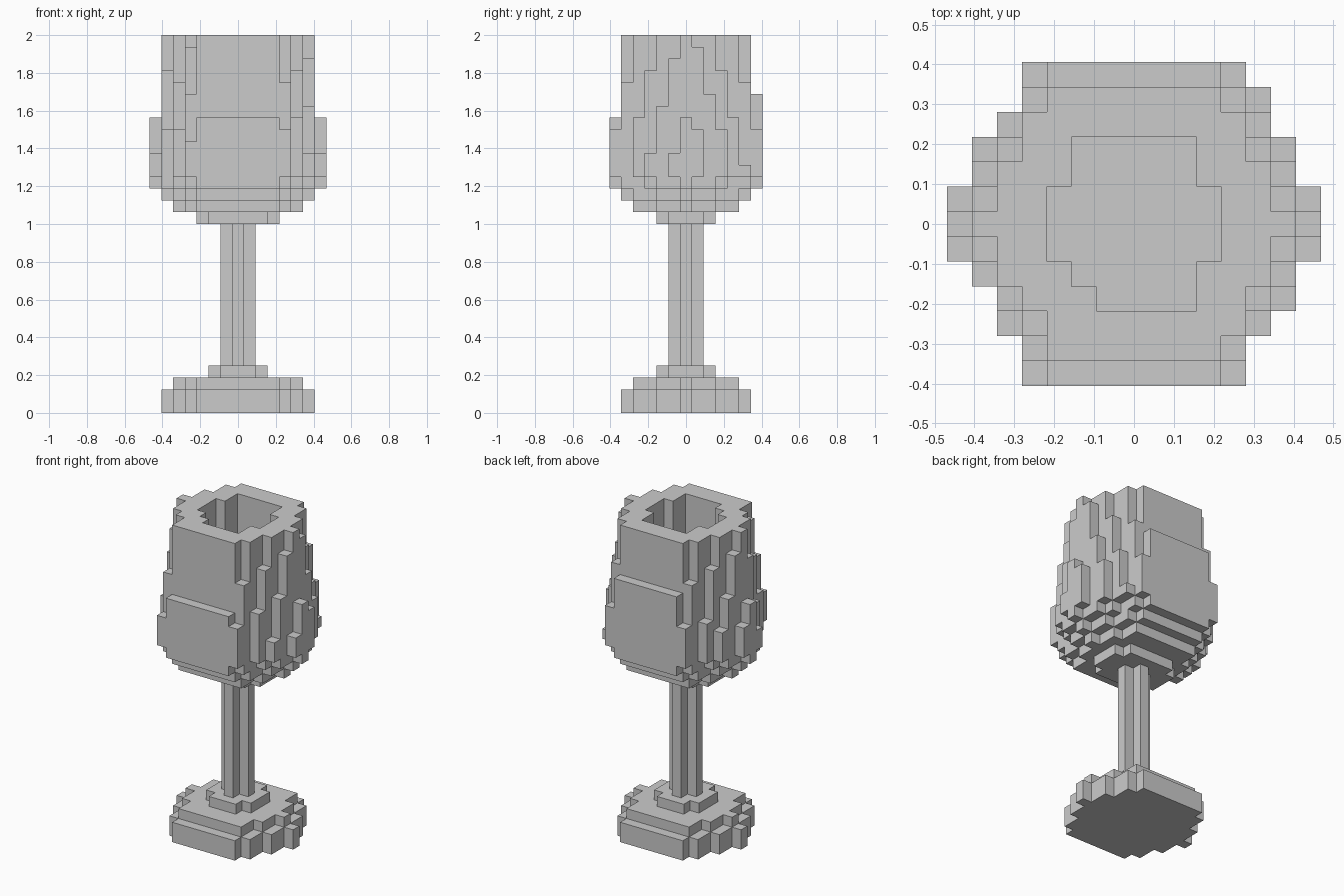
import bpy, bmesh
from mathutils import Vector

cube = bpy.data.objects.get("Cube")
if cube:
    bpy.data.objects.remove(cube)

U = 2 / 32  # block size; whole goblet is 32 blocks tall

grey = bpy.data.materials.new("plain grey")
grey.use_nodes = True
grey.diffuse_color = (0.6, 0.6, 0.6, 1)
grey.node_tree.nodes["Principled BSDF"].inputs["Base Color"].default_value = (0.6, 0.6, 0.6, 1)


def slab(half, z0, z1):
    """Blocks of a symmetric stepped disc: half[r] is the half width of row +-r."""
    return {(x, y, z)
            for y in range(1 - len(half), len(half))
            for x in range(-half[abs(y)], half[abs(y)] + 1)
            for z in range(z0, z1)}


def build(name, cells):
    """Skin a set of blocks with its outer faces and merge the flat areas."""
    bm = bmesh.new()
    cache = {}

    def vert(p):
        key = tuple(round(c * 2) for c in p)
        if key not in cache:
            cache[key] = bm.verts.new(p * U)
        return cache[key]

    for cell in sorted(cells):
        centre = Vector(cell) + Vector((0, 0, 0.5))
        for axis in range(3):
            for sign in (-1, 1):
                n = Vector((0, 0, 0))
                n[axis] = sign
                if tuple(int(a + b) for a, b in zip(cell, n)) in cells:
                    continue
                u = Vector((0, 0, 0))
                u[(axis + 1) % 3] = 0.5
                v = n.cross(u)
                mid = centre + n * 0.5
                bm.faces.new([vert(mid + a * u + b * v)
                              for a, b in ((-1, -1), (1, -1), (1, 1), (-1, 1))])
    bmesh.ops.dissolve_limit(bm, angle_limit=0.01, verts=bm.verts, edges=bm.edges)
    bmesh.ops.triangulate(bm, faces=[f for f in bm.faces if len(f.verts) > 4])
    mesh = bpy.data.meshes.new(name)
    bm.to_mesh(mesh)
    bm.free()
    mesh.materials.append(grey)
    obj = bpy.data.objects.new(name, mesh)
    bpy.context.collection.objects.link(obj)
    return obj


# Stepped outlines, half width for rows 0, 1, 2, ...
wide = (6, 5, 5, 4, 4, 3)
middle = (5, 4, 4, 3, 3)

# Foot and its collar
build("foot", slab(wide, 0, 2) | slab(middle, 2, 3))
build("foot_collar", slab((2, 2, 1), 3, 4))

# Stem with a plus-shaped section
build("stem", slab((1, 0), 4, 16))

# Bowl: rounded underside
bowl = slab((3, 3, 2), 16, 17) | slab(middle, 17, 18) | slab(wide, 18, 19)

# Bowl: body core with front and back panels
for x in range(-3, 4):
    for y in range(-6, 7):
        top = {-6: 25, 6: 27}.get(y, 32)
        bowl |= {(x, y, z) for z in range(19, top)}

# Bowl: stepped sides, column heights from the first row towards the back
sides = {
    4: (-6, (24, 28, 32, 32, 32, 32, 32, 32, 32, 32, 32, 28, 24)),
    5: (-4, (25, 29, 32, 32, 32, 32, 32, 29, 25, 21)),
    6: (-3, (22, 26, 30, 32, 31, 27, 24)),
    7: (-1, (22, 25, 24)),
    -4: (-6, (23, 27, 31, 32, 32, 32, 32, 32, 32, 32, 32, 28, 24)),
    -5: (-4, (24, 28, 32, 32, 32, 32, 32, 29, 24)),
    -6: (-2, (24, 29, 32, 30, 26, 23)),
    -7: (-1, (22, 25, 23)),
}
raised_from = {4: 6, 5: 4, 6: 3, 7: 1}  # outermost columns start one block higher
for x, (first, tops) in sides.items():
    for y, top in enumerate(tops, first):
        bottom = 20 if abs(y) >= raised_from[abs(x)] else 19
        bowl |= {(x, y, z) for z in range(bottom, top)}

# Hollow inside
hollow = slab((3, 3, 2, 2), 19, 32)
hollow -= {(-2, -3, z) for z in range(19, 32)}
build("bowl", bowl - hollow)
